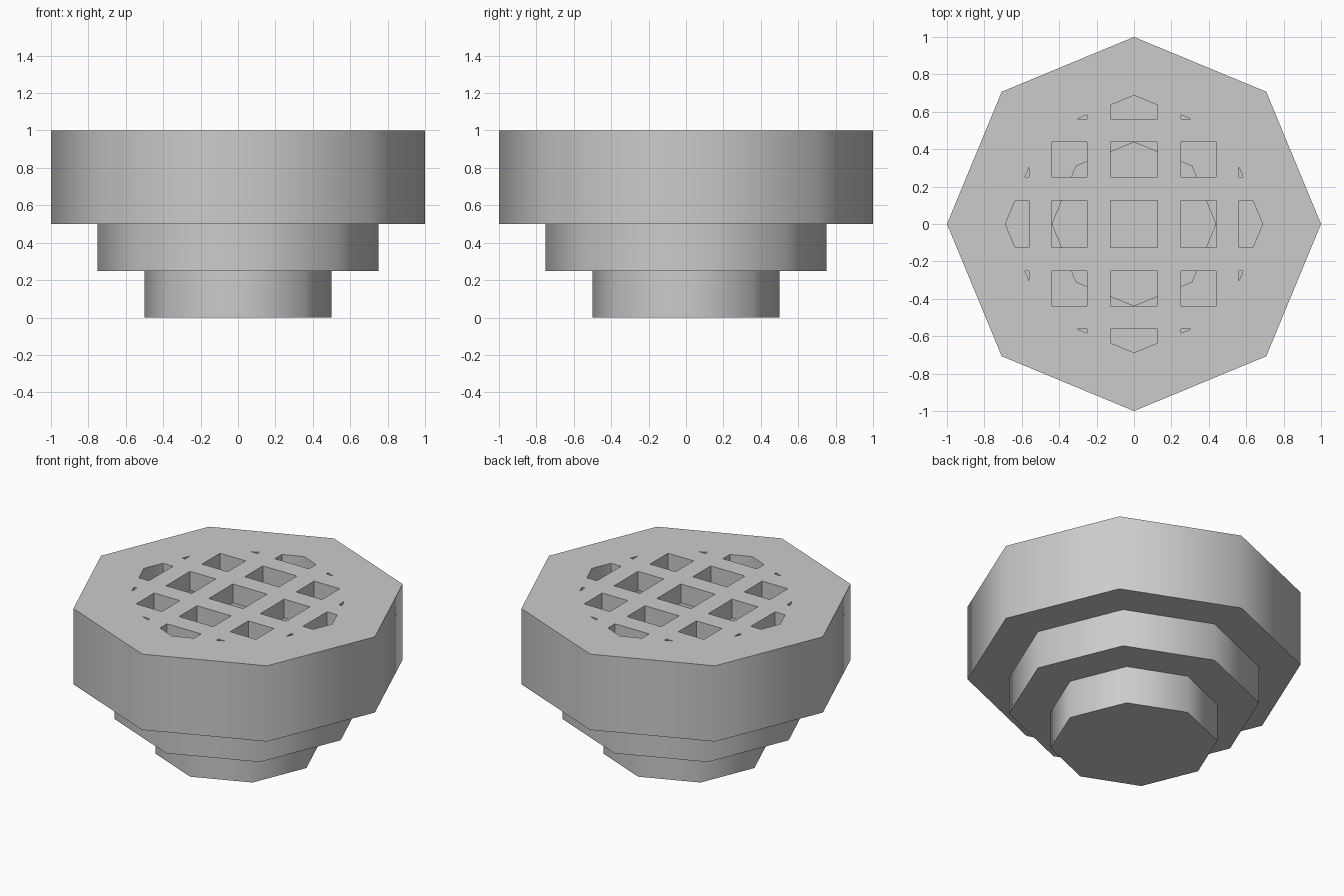
import bpy, bmesh
from math import cos, sin, pi
from mathutils import Matrix

if "Cube" in bpy.data.objects:
    bpy.data.objects.remove(bpy.data.objects["Cube"])

SIDES = 8
BAR = 0.125      # grate bar width and depth


def finish(name, bm):
    bmesh.ops.recalc_face_normals(bm, faces=bm.faces)
    mesh = bpy.data.meshes.new(name)
    bm.to_mesh(mesh)
    bm.free()
    ob = bpy.data.objects.new(name, mesh)
    bpy.context.collection.objects.link(ob)
    return ob


def lathe(name, profile):
    """Closed eight-sided solid from (radius, z) points, bottom to top."""
    bm = bmesh.new()
    rings = [[bm.verts.new((r * cos(2 * pi * i / SIDES), r * sin(2 * pi * i / SIDES), z))
              for i in range(SIDES)] for r, z in profile]
    for a, b in zip(rings, rings[1:]):
        for i in range(SIDES):
            j = (i + 1) % SIDES
            bm.faces.new((a[i], a[j], b[j], b[i]))
    bm.faces.new(rings[0][::-1])
    bm.faces.new(rings[-1])
    return finish(name, bm)


def bars(name, along_x):
    """Four parallel bars, reaching past the cavity on all sides."""
    bm = bmesh.new()
    for c in (-0.5, -0.1875, 0.1875, 0.5):
        loc, size = ((0, c), (2, BAR)) if along_x else ((c, 0), (BAR, 2))
        z0, z1 = 1 - BAR, 1.4
        m = Matrix.Translation((*loc, (z0 + z1) / 2)) @ Matrix.Diagonal((*size, z1 - z0, 1))
        bmesh.ops.create_cube(bm, size=1, matrix=m)
    return finish(name, bm)


def subtract(target, cutter):
    mod = target.modifiers.new("cut", 'BOOLEAN')
    mod.operation = 'DIFFERENCE'
    mod.solver = 'EXACT'
    mod.object = cutter
    bpy.context.view_layer.objects.active = target
    bpy.ops.object.modifier_apply(modifier=mod.name)
    bpy.data.objects.remove(cutter)


# Stepped outer body
body = lathe("stepped_basin", [(0.5, 0), (0.5, 0.25), (0.75, 0.25),
                               (0.75, 0.5), (1, 0.5), (1, 1)])

# Stepped cavity with the grate bars left standing at its mouth
cavity = lathe("cavity_cutter", [(0.4375, 0.0625), (0.4375, 0.3125),
                                 (0.6875, 0.3125), (0.6875, 1.2)])
cavity.hide_render = True
for along_x in (True, False):
    subtract(cavity, bars("grate_bars", along_x))
subtract(body, cavity)

# Rounded-looking side walls, crisp right-angle edges
bpy.ops.object.select_all(action='DESELECT')
body.select_set(True)
bpy.context.view_layer.objects.active = body
bpy.ops.object.shade_smooth_by_angle(angle=pi / 3)
